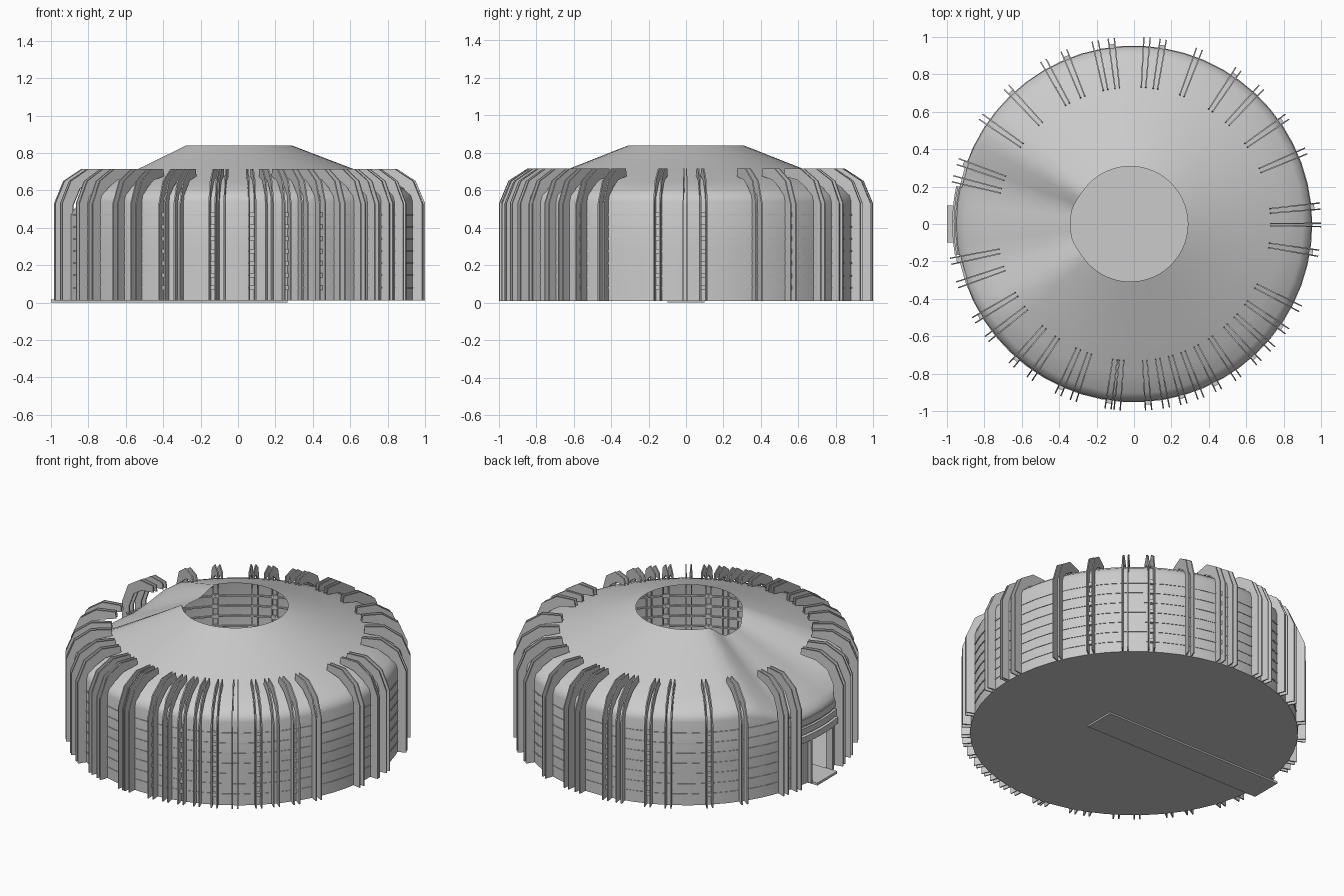
import bpy, bmesh, math
from math import radians, cos, sin

if "Cube" in bpy.data.objects:
    bpy.data.objects.remove(bpy.data.objects["Cube"])

grey = bpy.data.materials.new("plain grey")
grey.diffuse_color = (0.6, 0.6, 0.6, 1)
grey.use_nodes = True
grey.node_tree.nodes["Principled BSDF"].inputs["Base Color"].default_value = grey.diffuse_color


def finish(bm, name, smooth=None, normals=True):
    if normals:
        bmesh.ops.recalc_face_normals(bm, faces=bm.faces)
    me = bpy.data.meshes.new(name)
    bm.to_mesh(me)
    bm.free()
    me.materials.append(grey)
    ob = bpy.data.objects.new(name, me)
    bpy.context.collection.objects.link(ob)
    if smooth:
        bpy.ops.object.select_all(action='DESELECT')
        ob.select_set(True)
        bpy.context.view_layer.objects.active = ob
        bpy.ops.object.shade_smooth_by_angle(angle=radians(smooth))
    return ob


def polar(r, deg, z):
    return (r * cos(radians(deg)), r * sin(radians(deg)), z)


def box(bm, lo, hi):
    v = [bm.verts.new((x, y, z)) for x in (lo[0], hi[0])
         for y in (lo[1], hi[1]) for z in (lo[2], hi[2])]
    for f in ((0, 1, 3, 2), (4, 6, 7, 5), (0, 4, 5, 1), (2, 3, 7, 6), (0, 2, 6, 4), (1, 5, 7, 3)):
        bm.faces.new([v[i] for i in f])


def arc_band(bm, r0, r1, z0, z1, a0, a1, steps, shift=0.0):
    # curved bar of rectangular section following the wall
    rows = []
    for i in range(steps + 1):
        a = a0 + (a1 - a0) * i / steps
        rows.append([bm.verts.new(polar(r, a, z))
                     for r, z in ((r0, z0), (r1, z0), (r1, z1), (r0, z1))])
    for p, q in zip(rows, rows[1:]):
        for k in range(4):
            bm.faces.new((p[k], p[(k + 1) % 4], q[(k + 1) % 4], q[k]))
    bm.faces.new(rows[0])
    bm.faces.new(rows[-1][::-1])


def sag(deg):
    # how far the roof drops towards the entrance at -x
    d = abs((deg - 180 + 180) % 360 - 180)
    t = max(0.0, min(1.0, (34 - d) / 22))
    return t * t * (3 - 2 * t)


# Round wall and sloping roof with a smoke hole, one shell
N = 54
profile = [(0.95, 0.01, 0), (0.95, 0.28, 0), (0.95, 0.54, 0.11), (0.94, 0.573, 0.12),
           (0.905, 0.602, 0.12), (0.8, 0.648, 0.115), (0.62, 0.717, 0.10), (0.46, 0.78, 0.085),
           (0.308, 0.84, 0.07)]
bm = bmesh.new()
rings = []
for r, z, drop in profile:
    ring = []
    for k in range(N):
        a = 360 * k / N
        s = sag(a)
        inner = max(0.0, (0.95 - r) / 0.64)
        x, y, zz = polar(r + 0.012 * s * inner, a, z - drop * s)
        ring.append(bm.verts.new((x - 0.02 * inner, y, zz)))
    rings.append(ring)
for j in range(len(rings) - 1):
    for k in range(N):
        if j == 0 and k in (N // 2 - 1, N // 2):
            continue                       # doorway
        n = (k + 1) % N
        bm.faces.new((rings[j][k], rings[j][n], rings[j + 1][n], rings[j + 1][k]))
finish(bm, "wall_and_roof", 60, False)

# Floor
bm = bmesh.new()
bm.faces.new([bm.verts.new(polar(0.95, 360 * k / N, 0.01)) for k in range(N)][::-1])
finish(bm, "floor", None, False)

# Vertical ribs hooked over the eaves, mostly in close pairs
pairs = [5.5, 23, 35, 47, 56, 69.5, 81, 86, 97, 102, 112, 119, 133, 145, 160.5, 166,
         191.5, 199, 211, 218, 229, 236, 246, 251, 262, 264.8, 274.5, 280, 285.5, 291,
         297, 304, 312, 318, 325, 333, 351]
ribs = [a + s * 0.95 for a in pairs for s in (-1, 1)] + [0.2, 359.2]
outer = [(1.0, 0.01), (1.0, 0.53), (0.95, 0.65), (0.85, 0.715), (0.735, 0.715)]
inside = [(0.94, 0.01), (0.94, 0.52), (0.90, 0.61), (0.83, 0.655), (0.73, 0.675)]
bm = bmesh.new()
for a in ribs:
    t = (-sin(radians(a)) * 0.0035, cos(radians(a)) * 0.0035)
    sides = []
    for sgn in (1, -1):
        sides.append([[bm.verts.new((x + sgn * t[0], y + sgn * t[1], z))
                       for x, y, z in (polar(r, a, z) for r, z in path)]
                      for path in (outer, inside)])
    (ao, ai), (bo, bi) = sides
    for i in range(len(outer) - 1):
        bm.faces.new((ao[i], ao[i + 1], ai[i + 1], ai[i]))
        bm.faces.new((bo[i], bi[i], bi[i + 1], bo[i + 1]))
        bm.faces.new((ao[i], bo[i], bo[i + 1], ao[i + 1]))
        bm.faces.new((ai[i], ai[i + 1], bi[i + 1], bi[i]))
    for i in (0, -1):
        bm.faces.new((ao[i], ai[i], bi[i], bo[i]))
finish(bm, "wall_ribs")

# Horizontal hoops just showing on the wall, broken at the doorway
levels = [0.08 + 0.065 * i for i in range(7)]
bm = bmesh.new()
for z in levels:
    arc_band(bm, 0.94, 0.9535, z - 0.004, z + 0.004, -168, 168, 50)
finish(bm, "wall_hoops")

# Short rungs between the ribs of a pair
bm = bmesh.new()
for a in pairs[::2]:
    for z in levels:
        arc_band(bm, 0.94, 0.968, z - 0.012, z + 0.012, a - 0.95, a + 0.95, 1)
finish(bm, "rib_rungs")

# Stepped lintel bands over the doorway
bm = bmesh.new()
for i in range(3):
    arc_band(bm, 0.935, 0.972 - 0.008 * i, 0.285 + 0.05 * i, 0.325 + 0.05 * i, 168, 190, 6)
finish(bm, "door_lintel")

# Door jambs
bm = bmesh.new()
for y in (-0.115, 0.1):
    box(bm, (-0.965, y, 0.01), (-0.92, y + 0.015, 0.285))
finish(bm, "door_jambs")

# Low walkway from outside the door into the room
bm = bmesh.new()
box(bm, (-1.0, -0.10, 0.0), (0.265, 0.10, 0.015))
finish(bm, "entrance_walkway")
